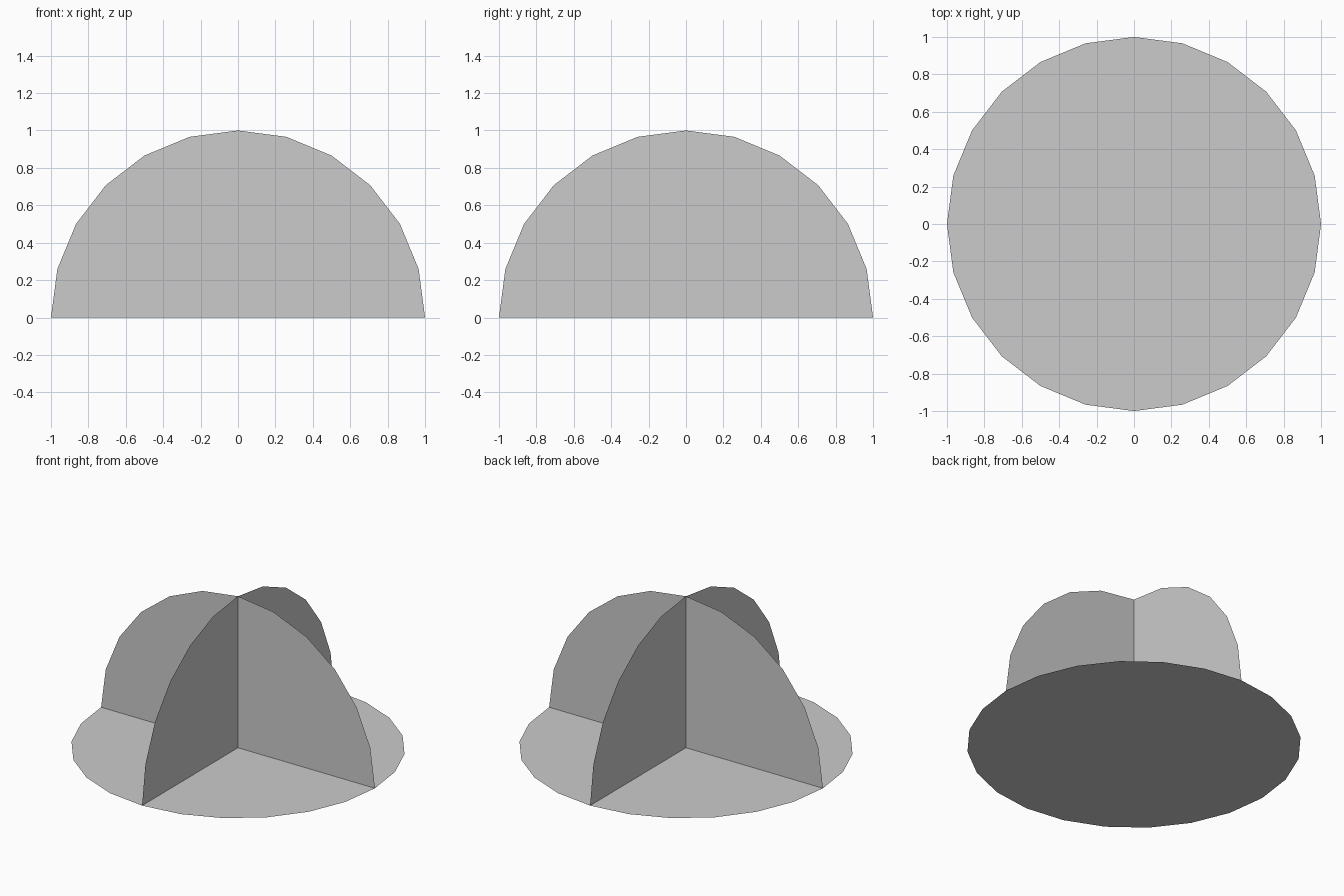
import bpy
import bmesh
from math import sin, cos, pi, radians

if "Cube" in bpy.data.objects:
    bpy.data.objects.remove(bpy.data.objects["Cube"])

SEGMENTS = 24


def make_panel(name, rings):
    """Flat panels from lists of points, welded along shared edges."""
    bm = bmesh.new()
    for ring in rings:
        bm.faces.new([bm.verts.new(p) for p in ring])
    bmesh.ops.remove_doubles(bm, verts=bm.verts, dist=1e-5)
    mesh = bpy.data.meshes.new(name)
    bm.to_mesh(mesh)
    bm.free()
    obj = bpy.data.objects.new(name, mesh)
    bpy.context.collection.objects.link(obj)
    return obj


def arc(start, end):
    """Unit circle points from start to end, in segment steps."""
    return [2 * pi * i / SEGMENTS for i in range(start, end + 1)]


# Horizontal base disc, facing up
make_panel("base_disc", [[(cos(a), sin(a), 0) for a in arc(0, SEGMENTS - 1)]])

# Two upright half discs crossing at the centre, each made of two quarters
quarter = SEGMENTS // 4
for name, turn in (("upright_half_disc_x", 0), ("upright_half_disc_y", 90)):
    quarters = [[(0, 0, 0)] + [(cos(a), 0, sin(a)) for a in arc(q * quarter, (q + 1) * quarter)]
                for q in range(2)]
    panel = make_panel(name, quarters)
    panel.rotation_euler.z = radians(turn)
